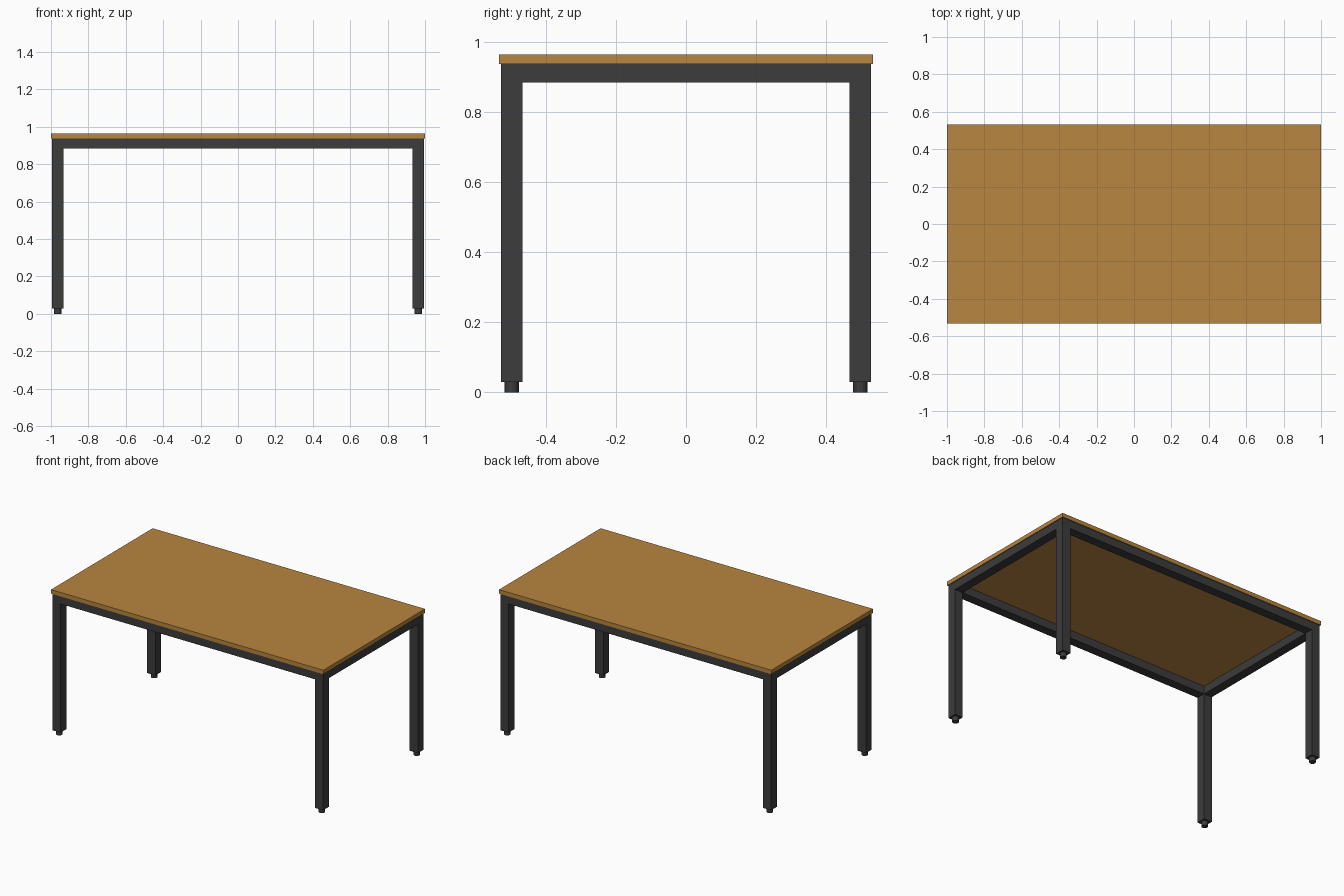
import bpy

if "Cube" in bpy.data.objects:
    bpy.data.objects.remove(bpy.data.objects["Cube"])

HX, HY = 1.0, 0.533          # half size of the top
TOP, UNDER = 0.963, 0.936    # table top faces
RAIL_Z, FOOT_Z = 0.883, 0.029
LX, LY, W = 0.964, 0.497, 0.06   # leg centres and leg width


def material(name, color):
    m = bpy.data.materials.new(name)
    m.diffuse_color = color
    m.use_nodes = True
    m.node_tree.nodes["Principled BSDF"].inputs["Base Color"].default_value = m.diffuse_color
    return m


wood = material("wood", (0.48, 0.24, 0.05, 1))
metal = material("dark_metal", (0.045, 0.045, 0.045, 1))


def box(name, x, y, z, mat):
    bpy.ops.mesh.primitive_cube_add(size=1)
    ob = bpy.context.object
    ob.name = name
    ob.location = [(a + b) / 2 for a, b in (x, y, z)]
    ob.scale = [b - a for a, b in (x, y, z)]
    bpy.ops.object.transform_apply(location=False, rotation=False, scale=True)
    ob.data.materials.append(mat)
    return ob


# table top
box("table_top", (-HX, HX), (-HY, HY), (UNDER, TOP), wood)

# legs with round levelling feet
h = W / 2
for sx, xn in ((-1, "left"), (1, "right")):
    for sy, yn in ((-1, "front"), (1, "back")):
        x, y = sx * LX, sy * LY
        box(f"{yn}_{xn}_leg", (x - h, x + h), (y - h, y + h), (FOOT_Z, UNDER), metal)
        bpy.ops.mesh.primitive_cylinder_add(vertices=16, radius=0.02, depth=FOOT_Z,
                                            location=(x, y, FOOT_Z / 2))
        foot = bpy.context.object
        foot.name = f"{yn}_{xn}_foot"
        foot.data.materials.append(metal)

# apron rails between the legs
for s, n in ((-1, "front"), (1, "back")):
    box(f"{n}_rail", (-LX + h, LX - h), (s * LY - h, s * LY + h), (RAIL_Z, UNDER), metal)
for s, n in ((-1, "left"), (1, "right")):
    box(f"{n}_rail", (s * LX - h, s * LX + h), (-LY + h, LY - h), (RAIL_Z, UNDER), metal)
